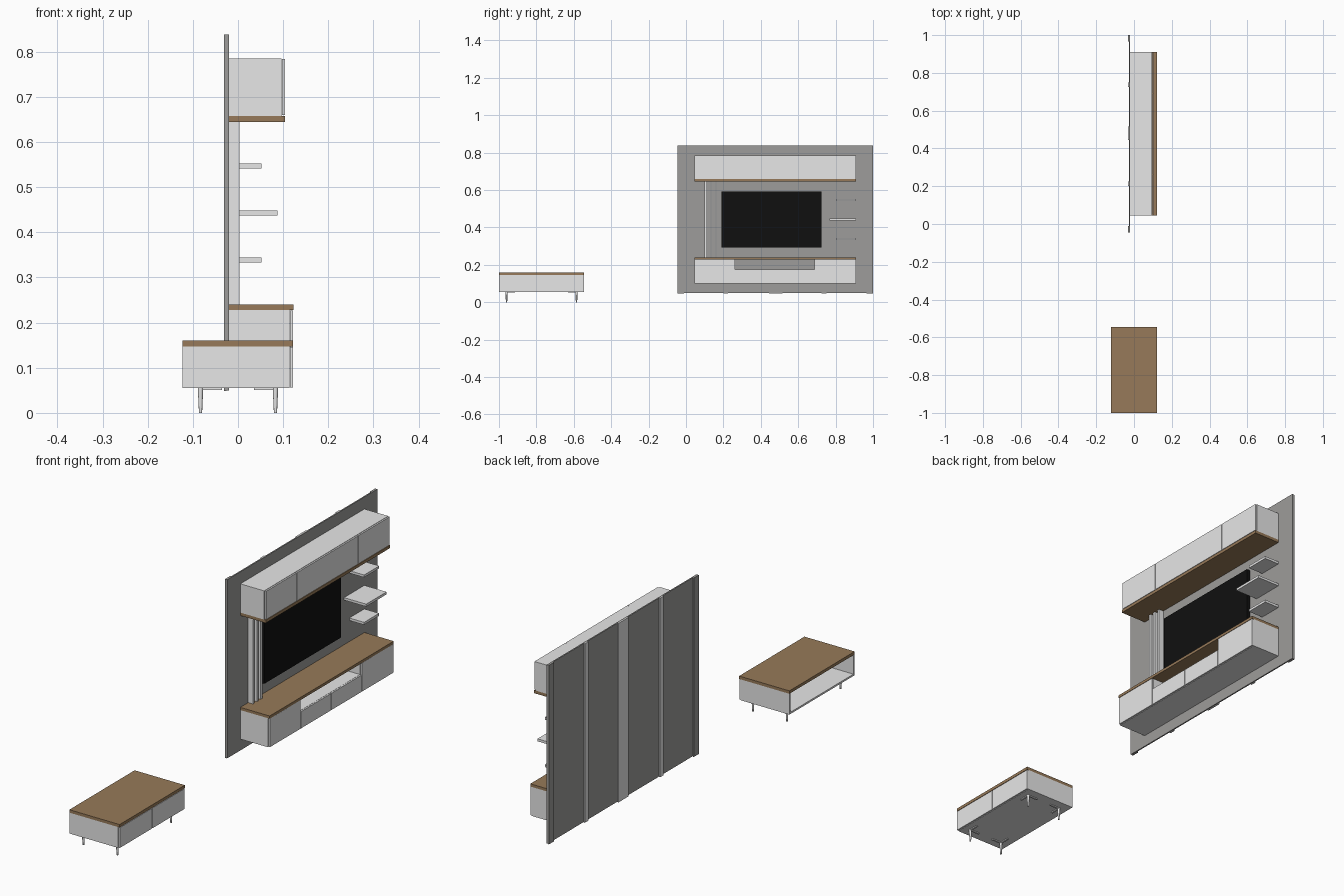
import bpy
import bmesh
from mathutils import Matrix

old = bpy.data.objects.get("Cube")
if old:
    bpy.data.objects.remove(old, do_unlink=True)


def material(name, rgb):
    m = bpy.data.materials.new(name)
    m.use_nodes = True
    m.diffuse_color = (*rgb, 1)
    node = next(n for n in m.node_tree.nodes if n.type == 'BSDF_PRINCIPLED')
    node.inputs["Base Color"].default_value = (*rgb, 1)
    return m


WHITE = material("off_white", (0.8, 0.8, 0.8))
GREY = material("panel_grey", (0.34, 0.335, 0.325))
WOOD = material("walnut", (0.31, 0.195, 0.10))
BLACK = material("screen_black", (0.005, 0.005, 0.005))


def finish(name, bm, mat):
    mesh = bpy.data.meshes.new(name)
    bm.to_mesh(mesh)
    bm.free()
    mesh.materials.append(mat)
    obj = bpy.data.objects.new(name, mesh)
    bpy.context.collection.objects.link(obj)
    return obj


def box(name, x, y, z, mat):
    """Box from (low, high) ranges on each axis."""
    bm = bmesh.new()
    bmesh.ops.create_cube(bm, size=1)
    for v in bm.verts:
        v.co = [r[0] if c < 0 else r[1] for c, r in zip(v.co, (x, y, z))]
    return finish(name, bm, mat)


def doors(name, x, edges, z, gap=0.0015):
    """Row of flat fronts between consecutive y edges."""
    for i, (a, b) in enumerate(zip(edges, edges[1:])):
        box(f"{name}_{i + 1}", x, (a + gap, b - gap), z, WHITE)


T = 0.008            # board thickness
WALL = -0.02         # front face of the back panel
Y0, Y1 = 0.045, 0.91  # ends of the wall cabinets

# Wall panel with rear battens
box("wall_panel", (-0.026, WALL), (-0.045, 1.0), (0.05, 0.838), GREY)
for i, (a, b) in enumerate(((0.2, 0.225), (0.445, 0.515), (0.725, 0.75))):
    box(f"rear_batten_{i + 1}", (-0.031, -0.026), (a, b), (0.048, 0.838), WHITE)
for side, a in (("near", -0.045), ("far", 0.965)):
    box(f"edge_batten_{side}", (-0.031, -0.026), (a, a + 0.035), (0.048, 0.838), GREY)

# Upper cabinet
box("upper_carcass", (WALL, 0.096), (Y0, Y1), (0.658, 0.785), WHITE)
doors("upper_door", (0.097, 0.104), (Y0 + 0.003, 0.26, 0.69, Y1), (0.66, 0.784))
box("upper_wood_base", (WALL, 0.104), (Y0, Y1), (0.645, 0.658), WOOD)

# Lower cabinet with an open niche
box("lower_wood_top", (WALL, 0.123), (Y0, Y1), (0.228, 0.24), WOOD)
N0, N1, NZ = 0.262, 0.688, 0.175
box("lower_left_box", (WALL, 0.114), (Y0, N0), (0.1, 0.228), WHITE)
box("lower_middle_box", (WALL, 0.114), (N0, N1), (0.1, NZ), WHITE)
box("lower_right_box", (WALL, 0.114), (N1, Y1), (0.1, 0.228), WHITE)
FRONT = (0.115, 0.122)
doors("lower_left_door", FRONT, (Y0 + 0.003, N0), (0.101, 0.227))
doors("lower_drawer", FRONT, (N0, 0.475, N1), (0.101, NZ))
doors("lower_right_door", FRONT, (N1, Y1), (0.101, 0.227))

# Vertical slats, display shelves and television
for i in range(3):
    a = 0.1 + 0.027 * i
    box(f"slat_{i + 1}", (WALL, 0.003), (a, a + 0.012), (0.24, 0.645), WHITE)
for name, depth, y, z in (("low", 0.052, 0.805, 0.333),
                          ("middle", 0.088, 0.768, 0.437),
                          ("high", 0.052, 0.805, 0.542)):
    box(f"display_shelf_{name}", (WALL, depth), (y, Y1), (z, z + 0.011), WHITE)
box("television", (WALL, -0.004), (0.19, 0.725), (0.293, 0.593), BLACK)

# Coffee table, open at the back
TY = (-1.0, -0.545)
BACK, FACE = -0.123, 0.114
box("table_top", (BACK, 0.122), TY, (0.147, 0.16), WOOD)
box("table_floor", (BACK, FACE), TY, (0.055, 0.055 + T), WHITE)
for side, a in (("near", TY[0]), ("far", TY[1] - T)):
    box(f"table_side_{side}", (BACK, FACE), (a, a + T), (0.055, 0.147), WHITE)
box("table_inner_front", (FACE - T, FACE), TY, (0.055, 0.147), WHITE)
doors("table_drawer", (0.115, 0.122), (TY[0], -0.772, TY[1]), (0.056, 0.145))

# Tapered table legs on corner brackets
for sx in (-1, 1):
    for sy in (-1, 1):
        x, y = 0.083 * sx, -0.7725 + 0.187 * sy
        tag = ("front" if sx > 0 else "back") + ("_far" if sy > 0 else "_near")
        bm = bmesh.new()
        bmesh.ops.create_cone(bm, cap_ends=True, segments=12, radius1=0.0035,
                              radius2=0.006, depth=0.055,
                              matrix=Matrix.Translation((x, y, 0.0275)))
        leg = finish(f"table_leg_{tag}", bm, WHITE)
        for poly in leg.data.polygons:
            poly.use_smooth = abs(poly.normal.z) < 0.9
        xs, ys = sorted((x, x - 0.047 * sx)), sorted((y, y - 0.045 * sy))
        box(f"bracket_across_{tag}", xs, (y - 0.004, y + 0.004), (0.051, 0.055), WHITE)
        box(f"bracket_along_{tag}", (x - 0.004, x + 0.004), ys, (0.051, 0.055), WHITE)
